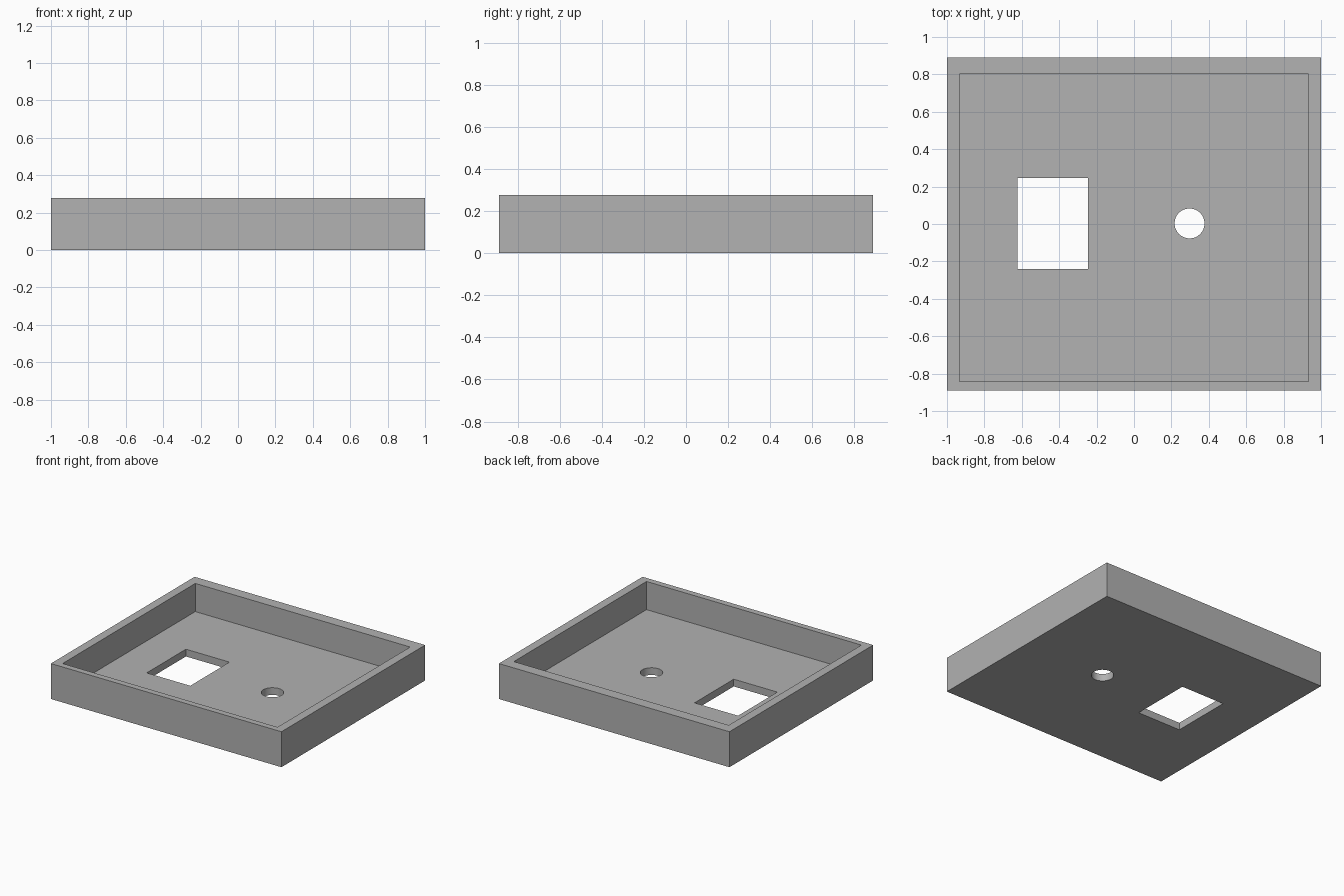
import bpy

old = bpy.data.objects.get("Cube")
if old:
    bpy.data.objects.remove(old, do_unlink=True)

# Single grey plastic
grey = bpy.data.materials.new("plain_grey")
grey.use_nodes = True
color = (0.445, 0.445, 0.445, 1)
grey.diffuse_color = color
grey.node_tree.nodes["Principled BSDF"].inputs["Base Color"].default_value = color

HEIGHT, FLOOR = 0.278, 0.057


def box(name, x, y, z):
    """Box spanning the given (low, high) ranges."""
    spans = (x, y, z)
    bpy.ops.mesh.primitive_cube_add(size=1, location=[(a + b) / 2 for a, b in spans])
    ob = bpy.context.object
    ob.name = name
    ob.scale = [b - a for a, b in spans]
    bpy.ops.object.transform_apply(location=True, rotation=False, scale=True)
    ob.data.materials.append(grey)
    return ob


# Solid block of the tray
tray = box("tray", (-1, 1), (-0.89, 0.89), (0, HEIGHT))

# Cutters: hollow interior, rectangular window, round hole
interior = box("interior_cutter", (-0.932, 0.932), (-0.842, 0.802), (FLOOR, HEIGHT + 0.1))
window = box("window_cutter", (-0.624, -0.246), (-0.24, 0.246), (-0.1, 0.15))
bpy.ops.mesh.primitive_cylinder_add(vertices=48, radius=0.08, depth=0.25, location=(0.297, 0.003, 0.025))
hole = bpy.context.object
hole.name = "round_hole_cutter"
hole.data.materials.append(grey)

# Carve the tray, then drop the cutters
bpy.ops.object.select_all(action="DESELECT")
tray.select_set(True)
bpy.context.view_layer.objects.active = tray
for cutter in (interior, window, hole):
    cutter.hide_render = True
    mod = tray.modifiers.new(cutter.name, "BOOLEAN")
    mod.operation = "DIFFERENCE"
    mod.solver = "EXACT"
    mod.object = cutter
    bpy.ops.object.modifier_apply(modifier=mod.name)
    bpy.data.objects.remove(cutter, do_unlink=True)

bpy.ops.object.shade_smooth_by_angle()
